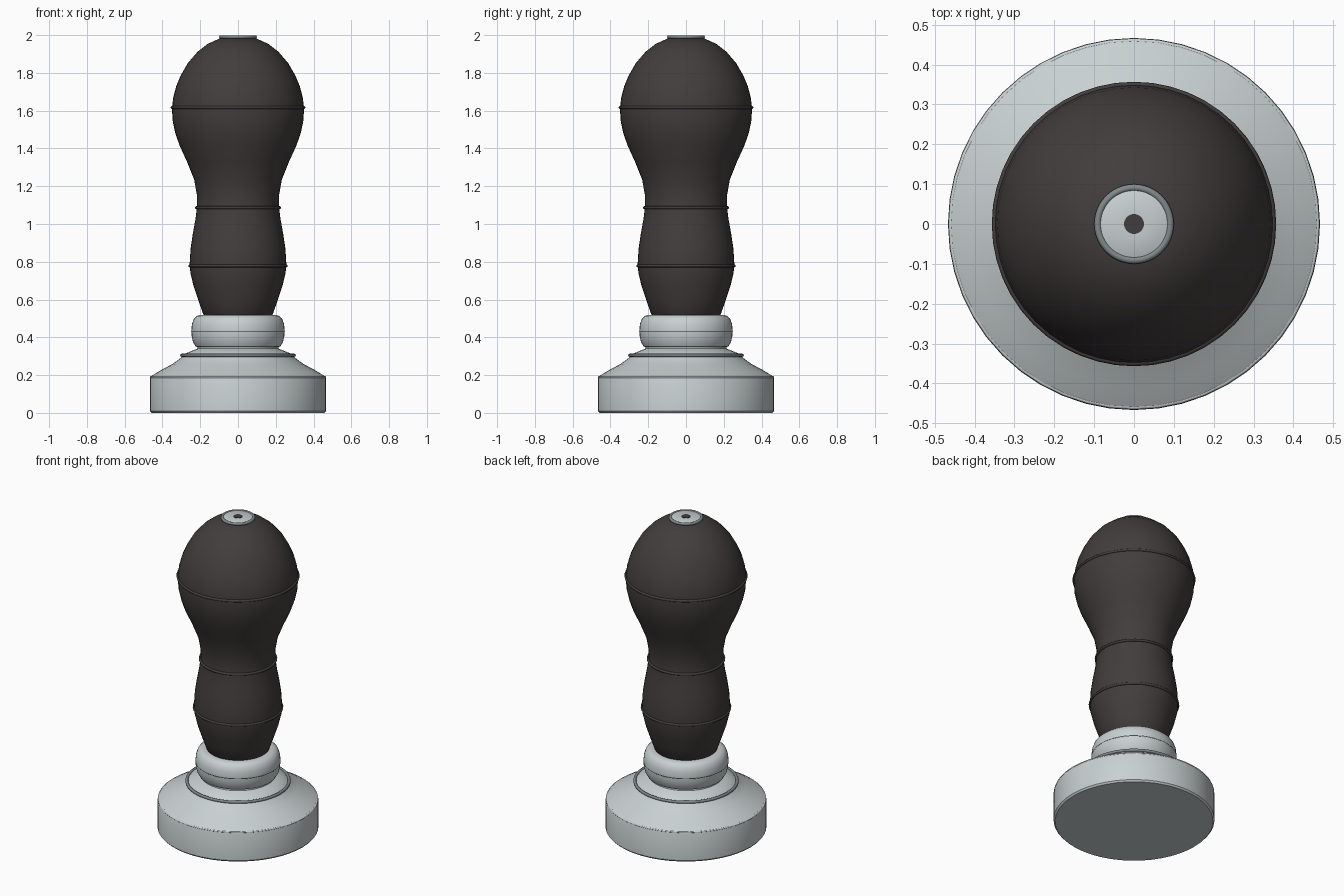
import bpy, bmesh, math

if "Cube" in bpy.data.objects:
    bpy.data.objects.remove(bpy.data.objects["Cube"])

def mat(name, c):
    m = bpy.data.materials.new(name)
    m.diffuse_color = (*c, 1)
    m.use_nodes = True
    m.node_tree.nodes["Principled BSDF"].inputs["Base Color"].default_value = m.diffuse_color
    return m

steel = mat("steel", (0.58, 0.63, 0.635))
dark_steel = mat("dark_steel", (0.22, 0.25, 0.26))
grip = mat("dark_grip", (0.055, 0.047, 0.046))
N = 48

def lathe(name, prof, material, closed=False, angle=35):
    """Revolve (radius, z) points around z; open profiles get end caps."""
    bm = bmesh.new()
    rings = [[bm.verts.new((r * math.cos(2 * math.pi * i / N), r * math.sin(2 * math.pi * i / N), z))
              for i in range(N)] for r, z in prof]
    pairs = list(zip(rings, rings[1:]))
    if closed:
        pairs.append((rings[-1], rings[0]))
    else:
        bm.faces.new(rings[0])
        bm.faces.new(rings[-1])
    for a, b in pairs:
        for i in range(N):
            j = (i + 1) % N
            bm.faces.new((a[i], a[j], b[j], b[i]))
    bmesh.ops.recalc_face_normals(bm, faces=bm.faces)
    me = bpy.data.meshes.new(name)
    bm.to_mesh(me)
    bm.free()
    me.materials.append(material)
    ob = bpy.data.objects.new(name, me)
    bpy.context.collection.objects.link(ob)
    bpy.ops.object.select_all(action='DESELECT')
    ob.select_set(True)
    bpy.context.view_layer.objects.active = ob
    bpy.ops.object.shade_smooth_by_angle(angle=math.radians(angle))
    return ob

def ring(name, R, z, t, material):
    prof = [(R + t * math.cos(k * math.pi / 4), z + t * math.sin(k * math.pi / 4)) for k in range(8)]
    lathe(name, prof, material, closed=True, angle=60)

# Steel foot: flat disc with sloped shoulder and short neck
lathe("foot", [(0.458, 0), (0.467, 0.01), (0.467, 0.18), (0.462, 0.193), (0.41, 0.225),
               (0.345, 0.26), (0.30, 0.293), (0.285, 0.312), (0.24, 0.33), (0.215, 0.34),
               (0.213, 0.37)], steel)
ring("foot_seam", 0.460, 0.189, 0.006, steel)
ring("shoulder_ring", 0.297, 0.305, 0.009, dark_steel)

# Steel collar
lathe("collar", [(0.205, 0.345), (0.225, 0.352), (0.238, 0.375), (0.245, 0.405), (0.247, 0.435),
                 (0.244, 0.47), (0.234, 0.497), (0.218, 0.513), (0.20, 0.518), (0.17, 0.518)], steel)
ring("collar_ring", 0.243, 0.432, 0.005, dark_steel)

# Dark handle with bulbous head
lathe("handle", [(0.17, 0.505), (0.183, 0.52), (0.208, 0.59), (0.235, 0.67), (0.252, 0.74),
                 (0.256, 0.79), (0.251, 0.87), (0.239, 0.95), (0.226, 1.02), (0.217, 1.09),
                 (0.217, 1.15), (0.232, 1.235), (0.268, 1.325), (0.309, 1.415), (0.332, 1.48),
                 (0.345, 1.54), (0.35, 1.61), (0.343, 1.67), (0.327, 1.73), (0.304, 1.785),
                 (0.267, 1.85), (0.215, 1.911), (0.16, 1.954), (0.095, 1.983)], grip, angle=50)
for z, R in ((0.778, 0.255), (1.087, 0.22), (1.617, 0.349)):
    ring("grip_ring", R, z, 0.008, grip)

# Top cap with surrounding ring and dark centre
lathe("top_cap", [(0.088, 1.965), (0.088, 1.992), (0.082, 1.996), (0.025, 1.996)], steel)
ring("cap_ring", 0.091, 1.99, 0.009, dark_steel)
lathe("cap_centre", [(0.025, 1.985), (0.025, 1.999)], grip)
